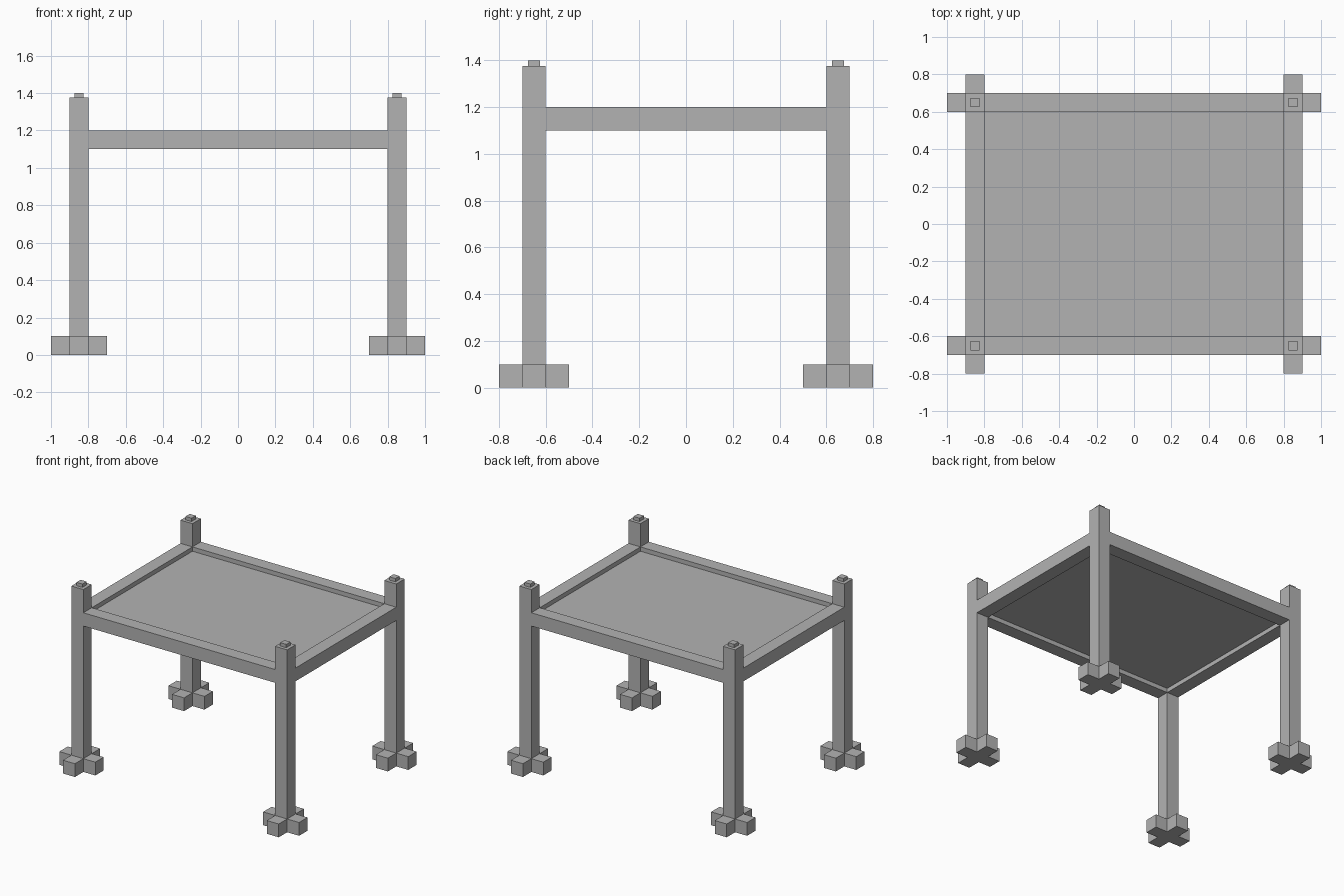
import bpy
import bmesh
from mathutils import Matrix

cube = bpy.data.objects.get("Cube")
if cube:
    bpy.data.objects.remove(cube, do_unlink=True)

# Single flat grey
GREY = (0.45, 0.45, 0.45, 1.0)
grey = bpy.data.materials.new("plain grey")
grey.use_nodes = True
grey.diffuse_color = GREY
grey.node_tree.nodes["Principled BSDF"].inputs["Base Color"].default_value = GREY


def box(name, centre, size):
    """Add a flat-shaded box."""
    bm = bmesh.new()
    bmesh.ops.create_cube(bm, size=1, matrix=Matrix.Diagonal(size).to_4x4())
    mesh = bpy.data.meshes.new(name)
    bm.to_mesh(mesh)
    bm.free()
    mesh.materials.append(grey)
    obj = bpy.data.objects.new(name, mesh)
    obj.location = centre
    bpy.context.collection.objects.link(obj)


W = 0.1                  # timber width
PX, PY = 0.85, 0.65      # post centre
POST_TOP, CAP = 1.375, 0.025
RAIL_Z = 1.15
INNER_X, INNER_Y = 2 * PX - W, 2 * PY - W

# Posts with caps and cross-shaped feet
for sy, end in ((-1, "front"), (1, "back")):
    for sx, side in ((-1, "right"), (1, "left")):
        x, y = sx * PX, sy * PY
        corner = f"{end}_{side}"
        box(f"{corner}_post", (x, y, POST_TOP / 2), (W, W, POST_TOP))
        box(f"{corner}_post_cap", (x, y, POST_TOP + CAP / 2), (W / 2, W / 2, CAP))
        for i, (dx, dy) in enumerate(((1, 0), (-1, 0), (0, 1), (0, -1)), 1):
            box(f"{corner}_foot_block_{i}", (x + dx * W, y + dy * W, W / 2), (W, W, W))

# Rails between the posts
for s, end, side in ((-1, "front", "right"), (1, "back", "left")):
    box(f"{end}_rail", (0, s * PY, RAIL_Z), (INNER_X, W, W))
    box(f"{side}_rail", (s * PX, 0, RAIL_Z), (W, INNER_Y, W))

# Recessed table panel
box("table_panel", (0, 0, RAIL_Z), (INNER_X, INNER_Y, 0.035))
